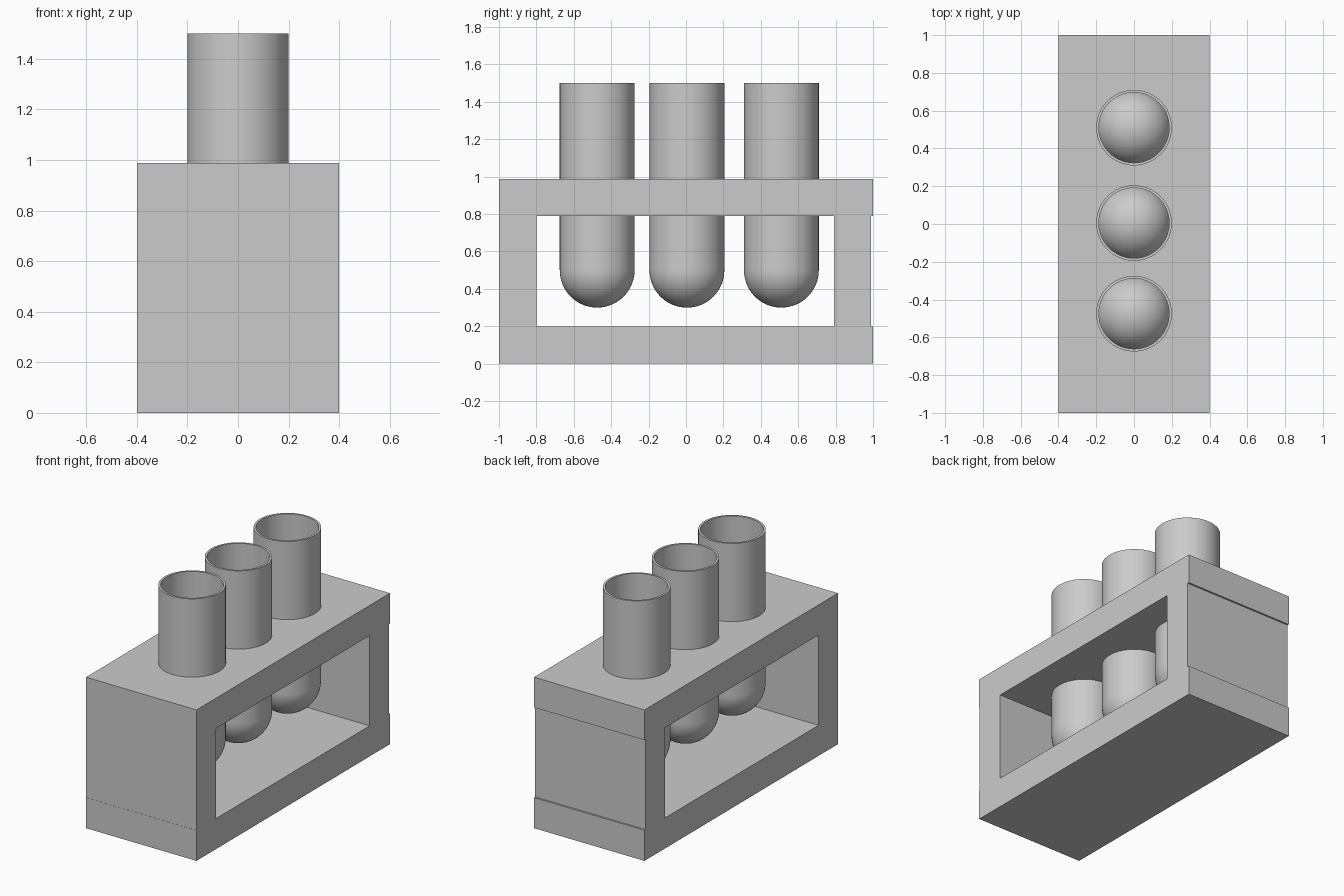
import bpy, math

if "Cube" in bpy.data.objects:
    bpy.data.objects.remove(bpy.data.objects["Cube"])

TUBE_Y = (-0.475, 0.005, 0.51)
R_OUT, R_IN = 0.2, 0.186


def box(name, x, y, z):
    """Box from (min, max) pairs."""
    bpy.ops.mesh.primitive_cube_add(size=1, location=[sum(p) / 2 for p in (x, y, z)])
    ob = bpy.context.object
    ob.name = name
    ob.scale = [p[1] - p[0] for p in (x, y, z)]
    bpy.ops.object.transform_apply(location=False, rotation=False, scale=True)
    return ob


def lathe(name, profile, y, steps=64):
    """Closed (radius, z) profile spun around a vertical axis at y."""
    n = len(profile)
    verts, faces = [], []
    for i in range(steps):
        a = 2 * math.pi * i / steps
        verts += [(r * math.cos(a), r * math.sin(a), z) for r, z in profile]
        j = (i + 1) % steps
        faces += [(i * n + k, j * n + k, j * n + (k + 1) % n, i * n + (k + 1) % n)
                  for k in range(n)]
    me = bpy.data.meshes.new(name)
    me.from_pydata(verts, [], faces)
    ob = bpy.data.objects.new(name, me)
    bpy.context.collection.objects.link(ob)
    ob.location.y = y
    return ob


def smooth(ob):
    bpy.ops.object.select_all(action='DESELECT')
    ob.select_set(True)
    bpy.context.view_layer.objects.active = ob
    bpy.ops.object.shade_smooth_by_angle(angle=math.radians(30))


# Rack frame
X = (-0.4, 0.4)
box("rack_base", X, (-1, 1), (0, 0.2))
box("rack_front_upright", X, (-0.999, -0.8), (0.2, 0.79))
box("rack_back_upright", X, (0.79, 0.988), (0.2, 0.79))
top = box("rack_top", X, (-1, 1), (0.79, 0.988))

for i, y in enumerate(TUBE_Y, 1):
    # Hole through the top board, its edge buried in the tube wall
    bpy.ops.mesh.primitive_cylinder_add(vertices=64, radius=0.194, depth=0.6,
                                        location=(0, y, 0.89))
    cutter = bpy.context.object
    cutter.name = f"hole_cutter_{i}"
    cutter.hide_render = True
    cutter.hide_set(True)
    mod = top.modifiers.new(f"hole_{i}", 'BOOLEAN')
    mod.operation = 'DIFFERENCE'
    mod.solver = 'EXACT'
    mod.object = cutter

    # Open tube wall
    smooth(lathe(f"tube_wall_{i}",
                 [(R_OUT, 0.5), (R_OUT, 1.5), (R_IN, 1.5), (R_IN, 0.5)], y))

    # Rounded tube bottom
    bpy.ops.mesh.primitive_uv_sphere_add(segments=64, ring_count=32, radius=R_OUT,
                                         location=(0, y, 0.5))
    bpy.context.object.name = f"tube_bottom_{i}"
    smooth(bpy.context.object)
